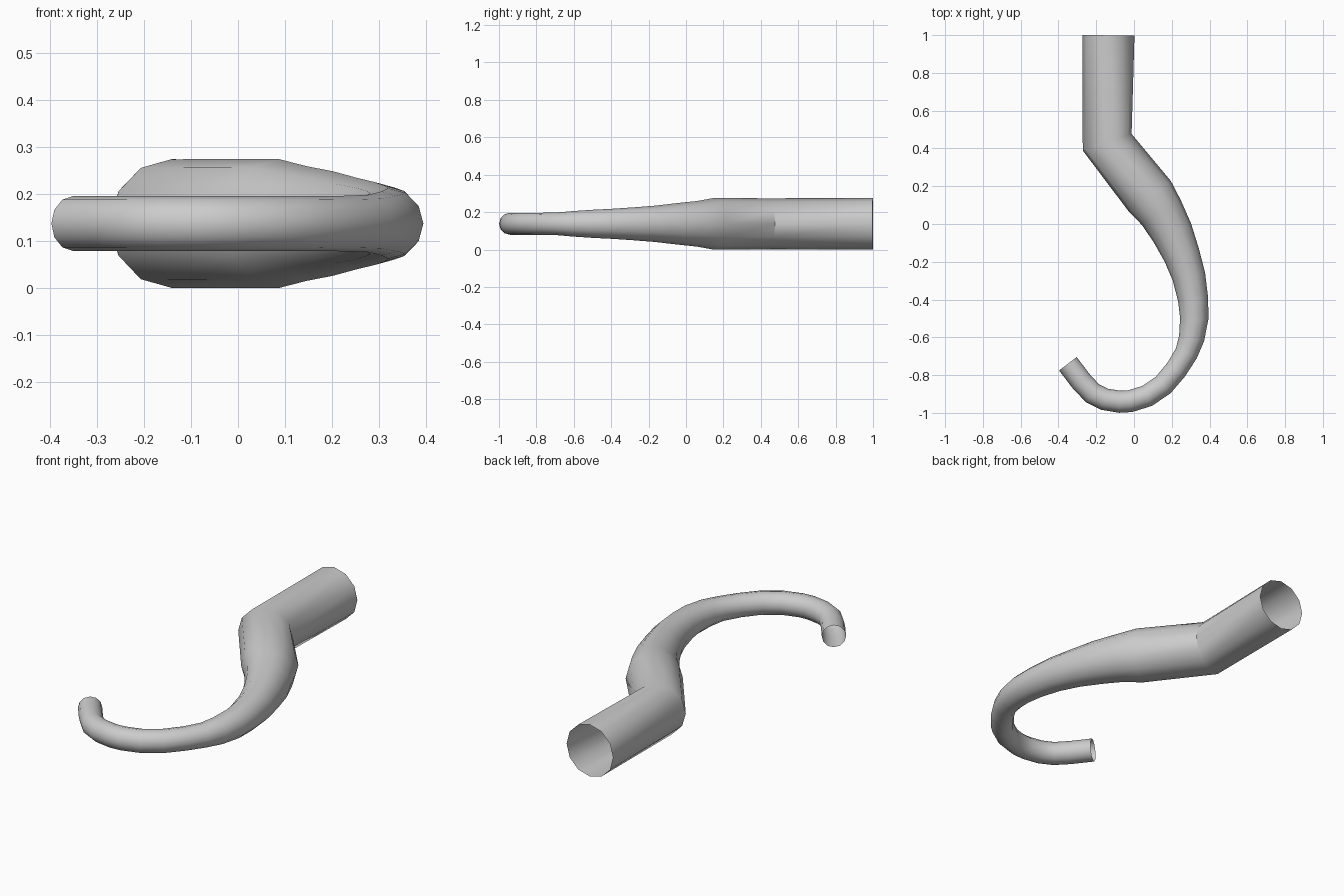
import bpy, bmesh
from math import sin, cos, pi
from mathutils import Vector

if "Cube" in bpy.data.objects:
    bpy.data.objects.remove(bpy.data.objects["Cube"])

SIDES = 12
MID_Z = 0.1375

# Centre line: x, y, radius
path = [
    (-0.135, 0.999, 0.1375), (-0.142, 0.433, 0.1365), (0.085, 0.145, 0.1375),
    (0.145, 0.060, 0.122), (0.202, -0.045, 0.111), (0.253, -0.165, 0.097),
    (0.291, -0.280, 0.088), (0.313, -0.400, 0.080), (0.319, -0.500, 0.075),
    (0.305, -0.605, 0.068), (0.277, -0.685, 0.061), (0.224, -0.770, 0.059),
    (0.155, -0.852, 0.0585), (0.070, -0.910, 0.0585), (-0.020, -0.938, 0.0585),
    (-0.075, -0.941, 0.0585), (-0.155, -0.928, 0.0585), (-0.220, -0.896, 0.0585),
    (-0.280, -0.832, 0.0585), (-0.350, -0.740, 0.0585),
]

pts = [Vector((x, y, MID_Z)) for x, y, r in path]
bm = bmesh.new()
rings = []
for i, (p, (_, _, r)) in enumerate(zip(pts, path)):
    # Ring lies across the average of the neighbouring directions
    t = Vector()
    if i > 0:
        t += (p - pts[i - 1]).normalized()
    if i < len(pts) - 1:
        t += (pts[i + 1] - p).normalized()
    across = t.normalized().cross(Vector((0, 0, 1)))
    rings.append([bm.verts.new(p + across * r * cos(2 * pi * k / SIDES)
                               + Vector((0, 0, r * sin(2 * pi * k / SIDES))))
                  for k in range(SIDES)])

# Open-ended skin between the rings
for a, b in zip(rings, rings[1:]):
    for k in range(SIDES):
        n = (k + 1) % SIDES
        bm.faces.new((a[k], a[n], b[n], b[k]))
bmesh.ops.recalc_face_normals(bm, faces=bm.faces)
mesh = bpy.data.meshes.new("hooked_pipe")
bm.to_mesh(mesh)
bm.free()

pipe = bpy.data.objects.new("hooked_pipe", mesh)
bpy.context.collection.objects.link(pipe)
bpy.context.view_layer.objects.active = pipe
pipe.select_set(True)
bpy.ops.object.shade_smooth_by_angle(angle=pi * 35 / 180)
